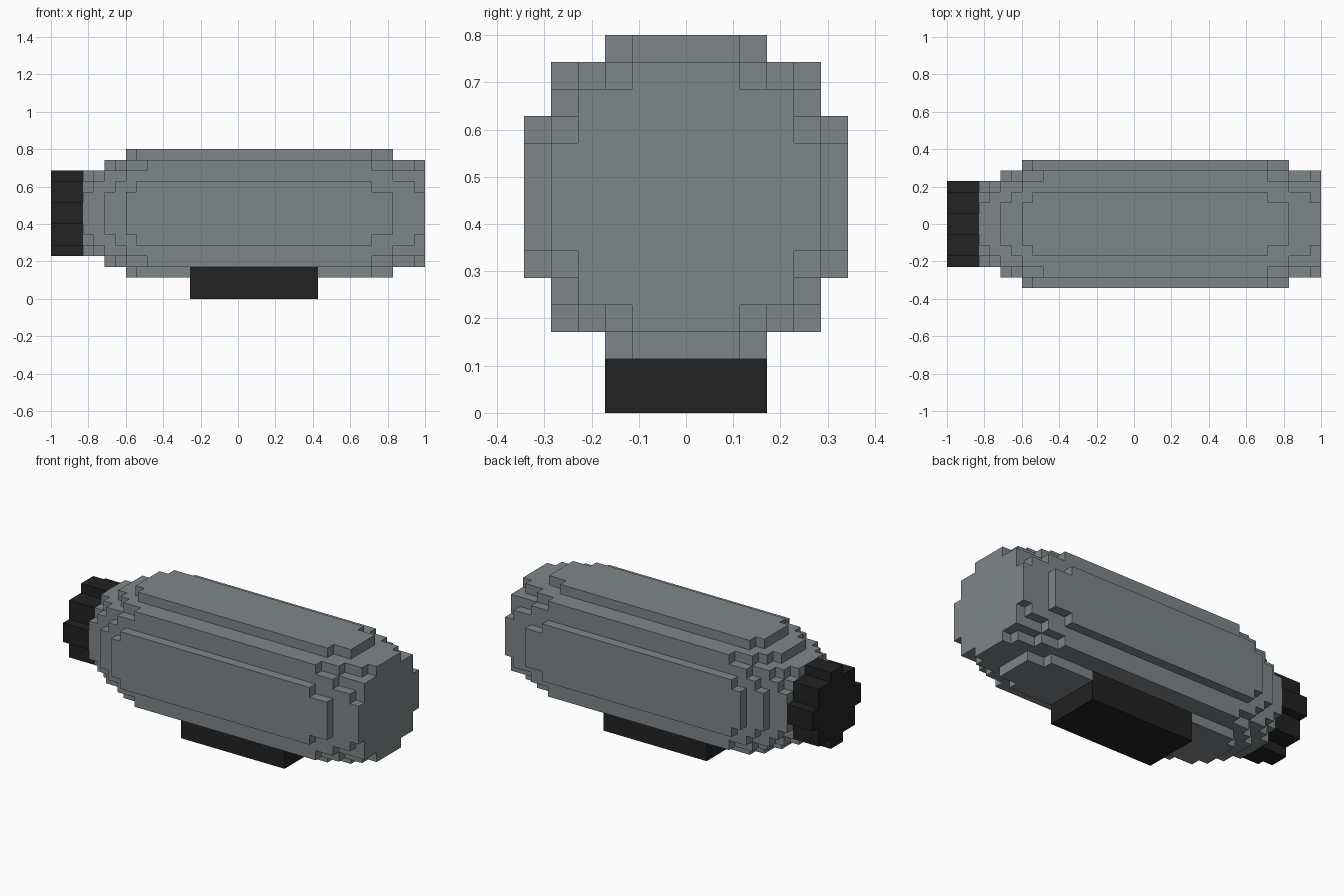
import bpy, bmesh
from itertools import product

if "Cube" in bpy.data.objects:
    bpy.data.objects.remove(bpy.data.objects["Cube"])

U = 2 / 35           # edge of one cube
CZ = 8               # height of the body axis, in cubes


def material(name, rgb):
    m = bpy.data.materials.new(name)
    m.diffuse_color = (*rgb, 1)
    m.use_nodes = True
    m.node_tree.nodes["Principled BSDF"].inputs["Base Color"].default_value = m.diffuse_color
    return m


GREY = material("slate grey", (0.212, 0.240, 0.250))
BLACK = material("near black", (0.016, 0.016, 0.016))

# Stepped round sections: (half width, half height) of overlapping rectangles
R4A = [(4, 1), (3, 3), (1, 4)]
R4B = [(4, 2), (3, 3), (2, 4)]
R4C = [(4, 3), (3, 4)]
R5A = [(5, 2), (4, 4), (2, 5)]
R5B = [(5, 3), (4, 4), (3, 5)]
R6A = [(6, 2), (5, 4), (4, 5), (2, 6)]
R6B = [(6, 3), (5, 4), (4, 5), (3, 6)]
R6C = [(6, 3), (5, 5), (3, 6)]


def stepped_solid(name, sections, mat, notch=None):
    """Outer skin of cubes filling sections (x start, x end, profile) along x."""
    cells = set()
    for x0, x1, profile in sections:
        for x, (w, h) in product(range(x0, x1), profile):
            cells |= {(x, y, z) for y in range(-w, w) for z in range(-h, h)}
    if notch:
        cells = {c for c in cells if not notch(*c)}
    bm = bmesh.new()
    verts = {}

    def vert(p):
        if p not in verts:
            verts[p] = bm.verts.new((p[0] * U - 1, p[1] * U, (p[2] + CZ) * U))
        return verts[p]

    for c in cells:
        for axis, side in product(range(3), (0, 1)):
            n = list(c)
            n[axis] += 2 * side - 1
            if tuple(n) in cells:
                continue
            a, b = (axis + 1) % 3, (axis + 2) % 3
            ring = []
            for da, db in ((0, 0), (1, 0), (1, 1), (0, 1)):
                p = list(c)
                p[axis] += side
                p[a] += da
                p[b] += db
                ring.append(vert(tuple(p)))
            bm.faces.new(ring if side else ring[::-1])
    me = bpy.data.meshes.new(name)
    bm.to_mesh(me)
    bm.free()
    me.materials.append(mat)
    ob = bpy.data.objects.new(name, me)
    bpy.context.collection.objects.link(ob)
    return ob


# Rounded grey body, with a slot underneath for the foot
stepped_solid("body", [
    (3, 4, R4B), (4, 5, R4C), (5, 6, R5A), (6, 7, R5B), (7, 8, R6A),
    (8, 9, R6B), (9, 30, R6C), (30, 32, R6A), (32, 34, R5B), (34, 35, R5A),
], GREY, notch=lambda x, y, z: 13 <= x < 25 and z < -5)

# Black cap on the left end
stepped_solid("end_cap", [(0, 3, R4A)], BLACK)

# Black foot block, x 13..25, y -3..3, z 0..3 in cubes
bpy.ops.mesh.primitive_cube_add(size=1, location=(19 * U - 1, 0, 1.5 * U))
foot = bpy.context.object
foot.name = "foot"
foot.scale = (12 * U, 6 * U, 3 * U)
foot.data.materials.append(BLACK)
